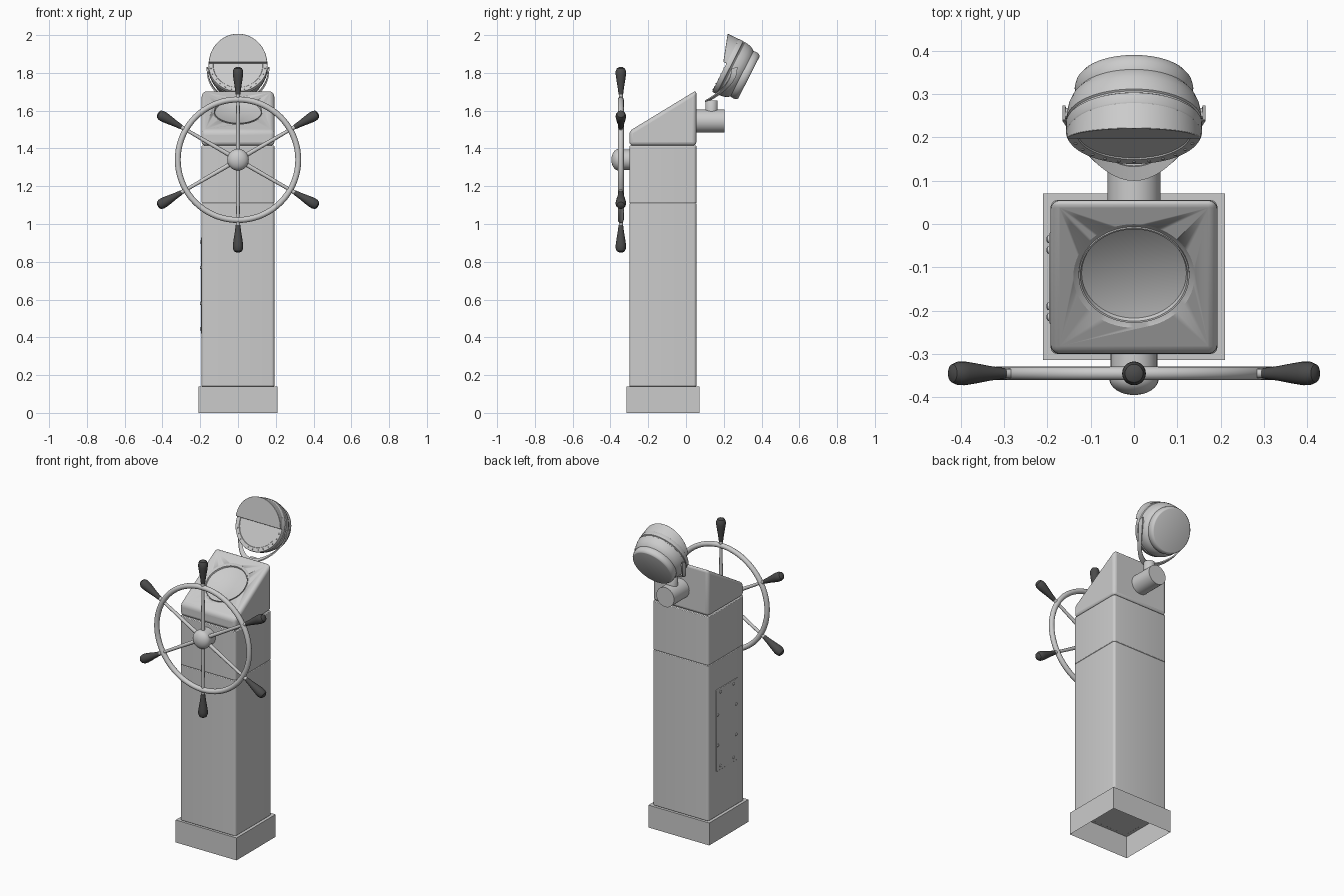
import bpy, bmesh
from math import pi, sin, cos, radians
from mathutils import Matrix, Vector

if "Cube" in bpy.data.objects:
    bpy.data.objects.remove(bpy.data.objects["Cube"])

T, R = Matrix.Translation, Matrix.Rotation


def finish(name, bm, mat=None, smooth=True, bevel=0, segs=3):
    bmesh.ops.recalc_face_normals(bm, faces=bm.faces)
    me = bpy.data.meshes.new(name)
    bm.to_mesh(me)
    bm.free()
    ob = bpy.data.objects.new(name, me)
    bpy.context.collection.objects.link(ob)
    if mat:
        me.materials.append(mat)
    if bevel:
        m = ob.modifiers.new("bevel", 'BEVEL')
        m.width, m.segments, m.limit_method = bevel, segs, 'ANGLE'
    if smooth:
        bpy.ops.object.select_all(action='DESELECT')
        ob.select_set(True)
        bpy.context.view_layer.objects.active = ob
        bpy.ops.object.shade_smooth_by_angle(angle=radians(35))
    return ob


def lathe(name, profile, mtx, n=48, mat=None):
    """Revolve (radius, height) points around the local z axis."""
    bm = bmesh.new()
    vs = [bm.verts.new((r, 0, h)) for r, h in profile]
    es = [bm.edges.new(p) for p in zip(vs, vs[1:])]
    bmesh.ops.spin(bm, geom=vs + es, cent=(0, 0, 0), axis=(0, 0, 1),
                   angle=2 * pi, steps=n)
    bmesh.ops.remove_doubles(bm, verts=bm.verts, dist=1e-5)
    bm.transform(mtx)
    return finish(name, bm, mat)


def prism(name, pts, x0, x1, bevel=0, segs=3):
    """Extrude a (y, z) outline along x."""
    bm = bmesh.new()
    f = bm.faces.new([bm.verts.new((x0, y, z)) for y, z in pts])
    g = bmesh.ops.extrude_face_region(bm, geom=[f])["geom"]
    for v in g:
        if isinstance(v, bmesh.types.BMVert):
            v.co.x = x1
    return finish(name, bm, None, bevel > 0, bevel, segs)


def rect(y0, y1, z0, z1):
    return [(y0, z0), (y1, z0), (y1, z1), (y0, z1)]


dark = bpy.data.materials.new("dark_grip")
dark.diffuse_color = (0.07, 0.07, 0.07, 1)
dark.use_nodes = True
dark.node_tree.nodes["Principled BSDF"].inputs["Base Color"].default_value = dark.diffuse_color

# Plinth: hollow, open underneath
bm = bmesh.new()
bmesh.ops.create_cube(bm, size=1, matrix=T((0, -0.122, 0.07)) @ Matrix.Diagonal((0.42, 0.385, 0.14, 1)))
bm.faces.ensure_lookup_table()
bmesh.ops.delete(bm, geom=[f for f in bm.faces if f.calc_center_median().z < 0.01], context='FACES_ONLY')
finish("plinth", bm, smooth=False)


# Column sections: rounded upright edges, thin joint grooves
def section(name, z0, z1):
    bm = bmesh.new()
    bmesh.ops.create_cube(bm, size=1, matrix=T((0, -0.1225, (z0 + z1) / 2)) @ Matrix.Diagonal((0.385, 0.355, z1 - z0, 1)))
    up = [e for e in bm.edges if abs(e.verts[0].co.z - e.verts[1].co.z) > 0.01]
    bmesh.ops.bevel(bm, geom=up, offset=0.015, segments=4, profile=0.5, affect='EDGES')
    finish(name, bm, bevel=0.004, segs=2)


section("column_lower", 0.139, 1.11)
section("column_middle", 1.11, 1.415)

# Sloped console head with a round dished recess
head = prism("console_head", [(-0.30, 1.415), (0.055, 1.415), (0.055, 1.708), (-0.30, 1.492)],
             -0.1925, 0.1925, 0.02, 4)
slope = T((0, -0.12, 1.6015)) @ R(radians(31.3), 4, 'X')
cutter = lathe("recess_cutter", [(0, -0.012), (0.122, -0.012), (0.14, 0), (0.14, 0.03), (0, 0.03)], slope, 64)
cutter.hide_render = True
cutter.hide_set(True)
b = head.modifiers.new("recess", 'BOOLEAN')
b.operation, b.object, b.solver = 'DIFFERENCE', cutter, 'EXACT'
lathe("compass_rim", [(0.121, -0.012), (0.124, -0.003), (0.128, -0.002), (0.128, -0.012)], slope, 64)

# Side access panel with screws
prism("access_panel", rect(-0.23, -0.02, 0.42, 0.93), -0.196, -0.19, 0.003, 2)
for y, z in [(-0.06, 0.905), (-0.19, 0.905), (-0.06, 0.445), (-0.19, 0.445),
             (-0.035, 0.77), (-0.215, 0.77), (-0.035, 0.58), (-0.215, 0.58)]:
    lathe("panel_screw", [(0.009, 0), (0.008, 0.004), (0.004, 0.006), (0, 0.006)],
          T((-0.196, y, z)) @ R(-pi / 2, 4, 'Y'), 12)

# Wheel: hub, rim, spokes, grips
wheel = T((0, -0.345, 1.34))
face = wheel @ R(pi / 2, 4, 'X')
dome = [(0.057 * cos(a * pi / 16), 0.012 + 0.038 * sin(a * pi / 16)) for a in range(8)]
lathe("wheel_hub", [(0.054, -0.05), (0.054, -0.014), (0.057, -0.01)] + dome + [(0, 0.05)], face, 32)
lathe("wheel_rim", [(0.319 + 0.0155 * cos(a * pi / 8), 0.0155 * sin(a * pi / 8)) for a in range(17)], face, 72)
for k in range(6):
    m = wheel @ R(k * pi / 3, 4, 'Y')
    lathe("wheel_spoke", [(0.012, 0.04), (0.009, 0.31)], m, 12)
    lathe("grip_neck", [(0.011, 0.325), (0.011, 0.345), (0.009, 0.36)], m, 12)
    lathe("wheel_grip", [(0, 0.345), (0.012, 0.345), (0.014, 0.36), (0.017, 0.385), (0.023, 0.42),
                         (0.0275, 0.452), (0.027, 0.47), (0.021, 0.484), (0.01, 0.49), (0, 0.49)], m, 20, dark)

# Lamp support: horizontal stub and upright post
lathe("lamp_stub", [(0, 0), (0.061, 0), (0.061, 0.155), (0, 0.155)],
      T((0, 0.205, 1.545)) @ R(pi / 2, 4, 'X'), 40)
lathe("lamp_post", [(0.033, 0), (0.033, 0.07), (0.03, 0.075), (0, 0.075)], T((0, 0.135, 1.58)), 32)

# Yoke: flat strap curving under the lamp
bm = bmesh.new()
w = Vector((0, 0.96, 0.27)).normalized() * 0.017
path = []
for i in range(33):
    a = pi * i / 32
    path.append(Vector((-0.162 * cos(a), 0.255 - 0.138 * sin(a) ** 2, 1.815 - 0.16 * sin(a))))
path = [path[0] + Vector((0, 0.002, 0.012))] + path + [path[-1] + Vector((0, 0.002, 0.012))]
rings = []
for i, p in enumerate(path):
    t = path[min(i + 1, len(path) - 1)] - path[max(i - 1, 0)]
    n = t.cross(w).normalized() * 0.0035
    rings.append([bm.verts.new(p + q) for q in (w + n, w - n, -w - n, n - w)])
for r0, r1 in zip(rings, rings[1:]):
    for j in range(4):
        bm.faces.new((r0[j], r0[(j + 1) % 4], r1[(j + 1) % 4], r1[j]))
bm.faces.new(rings[0])
bm.faces.new(rings[-1])
finish("lamp_yoke", bm)

# Lamp housing, tilted upwards (local z points out of the lens)
lamp = T((0, 0.209, 1.84)) @ R(radians(63), 4, 'X')
lathe("lamp_housing", [(0, -0.003), (0.13, -0.003), (0.132, 0), (0.155, 0), (0.157, -0.003), (0.157, -0.026),
                       (0.152, -0.029), (0.152, -0.033), (0.156, -0.036), (0.155, -0.05), (0.151, -0.07),
                       (0.143, -0.088), (0.134, -0.098), (0.136, -0.104), (0.137, -0.118),
                       (0.134, -0.13), (0.127, -0.139), (0.124, -0.14), (0, -0.14)], lamp, 64)
for s in (-1, 1):
    lathe("yoke_pivot", [(0.013, 0), (0.013, 0.015), (0, 0.015)],
          T((s * 0.15, 0.255, 1.81)) @ R(s * pi / 2, 4, 'Y'), 16)

# Visor: wedge covering the upper half of the lens
bm = bmesh.new()
arc = [(0.155 * cos(a), 0.155 * sin(a)) for a in (0.07 + (pi - 0.14) * i / 32 for i in range(33))]
back = [bm.verts.new((x, y, -0.002)) for x, y in arc]
front = [bm.verts.new((x, y, 0.018 + 0.33 * (y - 0.01))) for x, y in arc]
bm.faces.new(back)
bm.faces.new(front)
for i in range(33):
    j = (i + 1) % 33
    bm.faces.new((back[i], back[j], front[j], front[i]))
bm.transform(lamp)
finish("lamp_visor", bm, bevel=0.002, segs=2)

# Rivets around the exposed lower bezel
for k in range(13):
    a = pi + pi * (k + 0.5) / 13
    lathe("bezel_rivet", [(0.004, 0), (0.003, 0.002), (0, 0.003)],
          lamp @ T((0.144 * cos(a), 0.144 * sin(a), 0)), 8)
